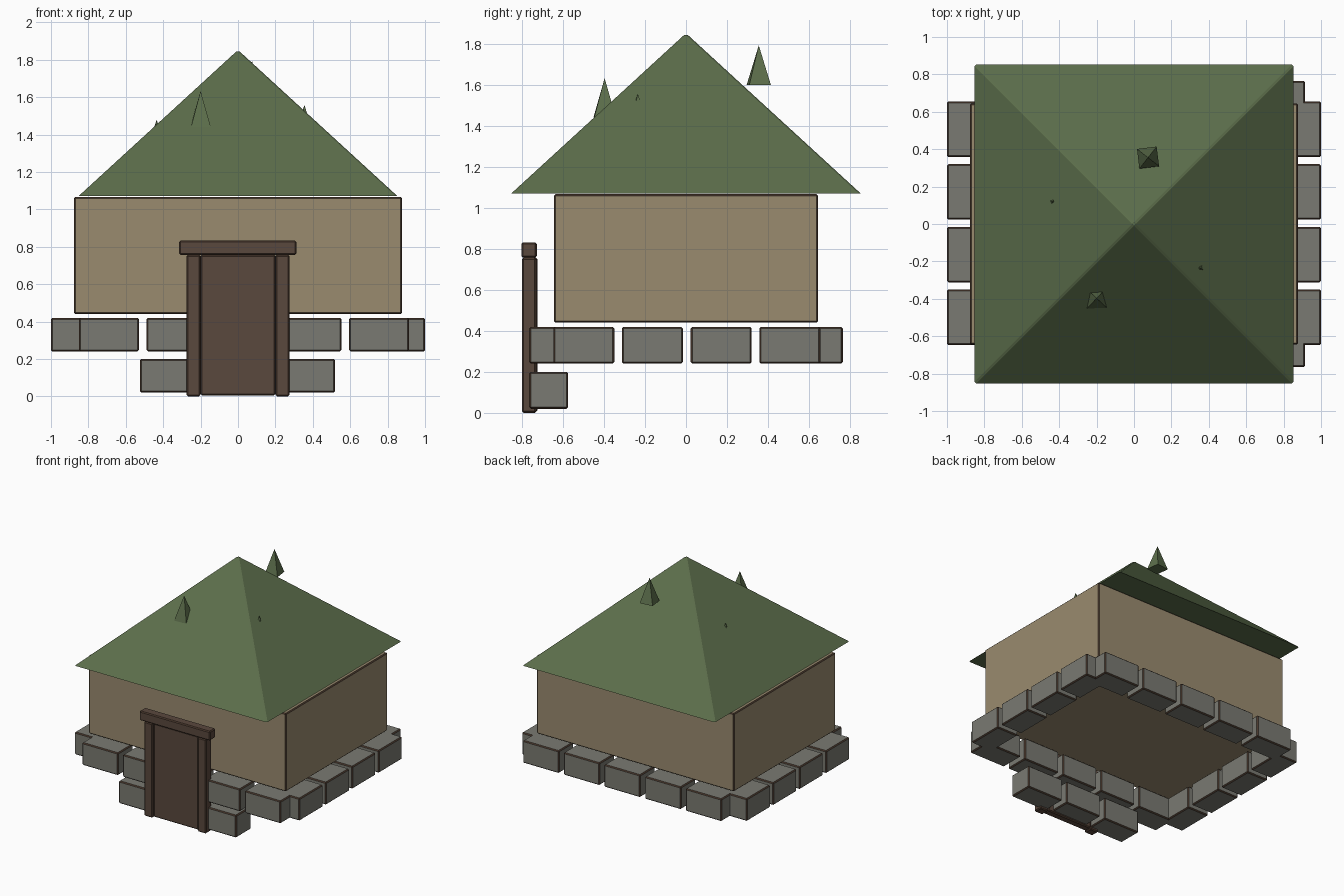
import bpy, bmesh, math
from mathutils import Matrix, Vector

default = bpy.data.objects.get("Cube")
if default:
    bpy.data.objects.remove(default, do_unlink=True)


def material(name, hex_code):
    rgb = [int(hex_code[i:i + 2], 16) / 255 for i in (0, 2, 4)]
    colour = [c / 12.92 if c < 0.04 else ((c + 0.055) / 1.055) ** 2.4 for c in rgb] + [1]
    mat = bpy.data.materials.new(name)
    mat.use_nodes = True
    mat.diffuse_color = colour
    bsdf = mat.node_tree.nodes["Principled BSDF"]
    bsdf.inputs["Base Color"].default_value = colour
    bsdf.inputs["Roughness"].default_value = 0.9
    return mat


PLASTER = material("tan plaster", "9a8b6f")
STONE = material("grey stone", "7a7a72")
WOOD = material("brown wood", "5a483d")
EDGE = material("dark brown edge", "48372c")
THATCH = material("moss green roof", "5c6e4b")


def add_object(name, bm, *mats):
    bmesh.ops.recalc_face_normals(bm, faces=bm.faces)
    mesh = bpy.data.meshes.new(name)
    bm.to_mesh(mesh)
    bm.free()
    for mat in mats:
        mesh.materials.append(mat)
    obj = bpy.data.objects.new(name, mesh)
    bpy.context.scene.collection.objects.link(obj)
    return obj


def box(name, low, high, mat, bevel=0.008):
    """Box between two corners, with chamfers in the dark edge colour."""
    low, high = Vector(low), Vector(high)
    bm = bmesh.new()
    bmesh.ops.create_cube(bm, size=1)
    bmesh.ops.scale(bm, vec=high - low, verts=bm.verts)
    bmesh.ops.translate(bm, vec=(low + high) / 2, verts=bm.verts)
    obj = add_object(name, bm, mat, EDGE)
    mod = obj.modifiers.new("Chamfer", "BEVEL")
    mod.width = bevel
    mod.segments = 1
    mod.material = 1
    return obj


def pyramid(name, centre, half_width, height, turn=0, ridge_bevel=0):
    """Four-sided pyramid standing on its centre point."""
    bm = bmesh.new()
    place = Matrix.Translation(Vector(centre) + Vector((0, 0, height / 2)))
    bmesh.ops.create_cone(bm, cap_ends=True, segments=4, radius1=half_width * math.sqrt(2),
                          radius2=0, depth=height,
                          matrix=place @ Matrix.Rotation(math.radians(45 + turn), 4, "Z"))
    bmesh.ops.remove_doubles(bm, verts=bm.verts, dist=0.0001)
    if ridge_bevel:
        ridges = [e for e in bm.edges if abs(e.verts[0].co.z - e.verts[1].co.z) > 0.1]
        bmesh.ops.bevel(bm, geom=ridges, offset=ridge_bevel, segments=1,
                        profile=0.5, affect="EDGES")
    return add_object(name, bm, THATCH)


# Walls and roof
box("walls", (-0.877, -0.645, 0.44), (0.877, 0.645, 1.067), PLASTER)
pyramid("roof", (0, 0, 1.07), 0.853, 0.782, ridge_bevel=0.008)

# Foundation stones: front and back rows, then the side rows
DEPTH = 0.19
for i in range(5):
    x = -0.85 + i * 0.361
    box(f"front_stone_{i + 1}", (x, -0.765, 0.24), (x + 0.32, -0.765 + DEPTH, 0.42), STONE)
    box(f"back_stone_{i + 1}", (x, 0.765 - DEPTH, 0.24), (x + 0.32, 0.765, 0.42), STONE)
for i in range(4):
    y = -0.647 + i * 0.335
    box(f"right_stone_{i + 1}", (-1, y, 0.24), (-1 + DEPTH, y + 0.297, 0.42), STONE)
    box(f"left_stone_{i + 1}", (1 - DEPTH, y, 0.24), (1, y + 0.297, 0.42), STONE)

# Step stones under the doorway
for i in range(3):
    x = -0.525 + i * 0.362
    box(f"step_stone_{i + 1}", (x, -0.765, 0.02), (x + 0.32, -0.765 + DEPTH, 0.2), STONE)

# Door with jambs and lintel
box("door_panel", (-0.2, -0.785, 0.005), (0.2, -0.725, 0.757), WOOD)
box("door_jamb_right", (-0.275, -0.8, 0), (-0.2, -0.73, 0.757), WOOD)
box("door_jamb_left", (0.2, -0.8, 0), (0.275, -0.73, 0.757), WOOD)
box("door_lintel", (-0.315, -0.803, 0.757), (0.312, -0.728, 0.832), WOOD)

# Tufts on the roof: position and turn in degrees
tufts = [((-0.2, -0.397, 1.44), 2), ((0.075, 0.355, 1.6), 7),
         ((-0.435, 0.12, 1.285), 20), ((0.355, -0.235, 1.365), 10)]
for i, (spot, turn) in enumerate(tufts):
    pyramid(f"roof_tuft_{i + 1}", spot, 0.053, 0.193, turn)
